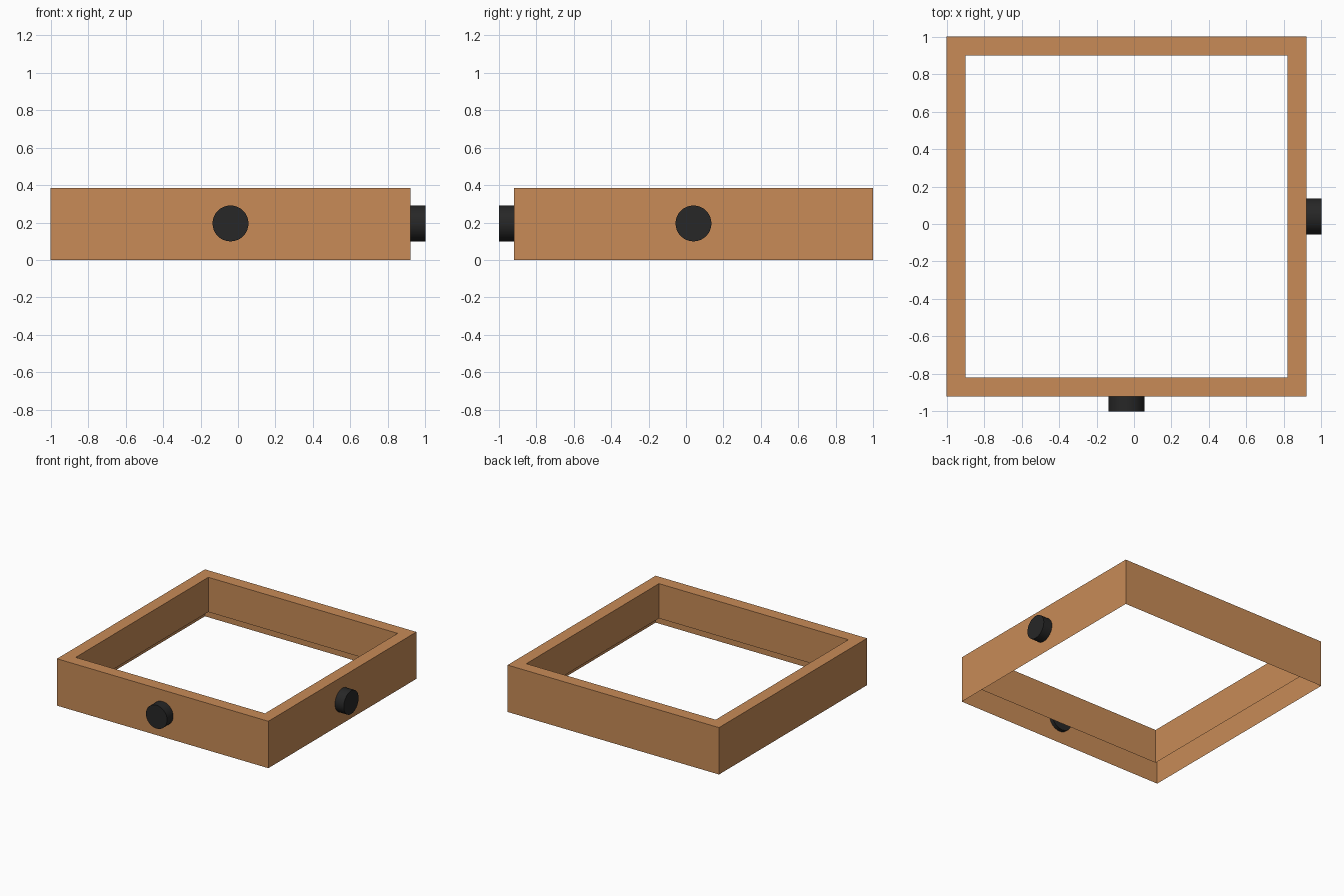
import bpy, bmesh, math
from mathutils import Matrix, Vector

if "Cube" in bpy.data.objects:
    bpy.data.objects.remove(bpy.data.objects["Cube"])


def material(name, color):
    m = bpy.data.materials.new(name)
    m.diffuse_color = color
    m.use_nodes = True
    m.node_tree.nodes["Principled BSDF"].inputs["Base Color"].default_value = m.diffuse_color
    return m


wood = material("wood", (0.58, 0.26, 0.095, 1))
black = material("black", (0.02, 0.02, 0.02, 1))

HEIGHT, LIP, WALL = 0.385, 0.1, 0.1
CENTRE = Vector((-0.04, 0.04, 0))
HALF = 0.96


def square(bm, half, z):
    return [bm.verts.new(CENTRE + Vector((sx * half, sy * half, z)))
            for sx, sy in ((-1, -1), (1, -1), (1, 1), (-1, 1))]


# Hollow frame: outer skin, top rim, and an inner skin that stops short of the floor
bm = bmesh.new()
loops = [square(bm, HALF, 0), square(bm, HALF, HEIGHT),
         square(bm, HALF - WALL, HEIGHT), square(bm, HALF - WALL, LIP)]
for a, b in zip(loops, loops[1:]):
    for i in range(4):
        j = (i + 1) % 4
        bm.faces.new((a[i], a[j], b[j], b[i]))
mesh = bpy.data.meshes.new("square_frame")
bm.to_mesh(mesh)
bm.free()
mesh.materials.append(wood)
frame = bpy.data.objects.new("square_frame", mesh)
bpy.context.collection.objects.link(frame)


# Round knobs, set slightly into the outer skin
def knob(name, location, rotation):
    bpy.ops.mesh.primitive_cylinder_add(vertices=32, radius=0.096, depth=0.11,
                                        location=location, rotation=rotation)
    ob = bpy.context.object
    ob.name = name
    ob.data.materials.append(black)
    bpy.ops.object.shade_smooth_by_angle(angle=math.radians(35))


knob("front_knob", (-0.04, -0.945, 0.195), (math.pi / 2, 0, 0))
knob("right_knob", (0.945, 0.04, 0.195), (0, math.pi / 2, 0))
